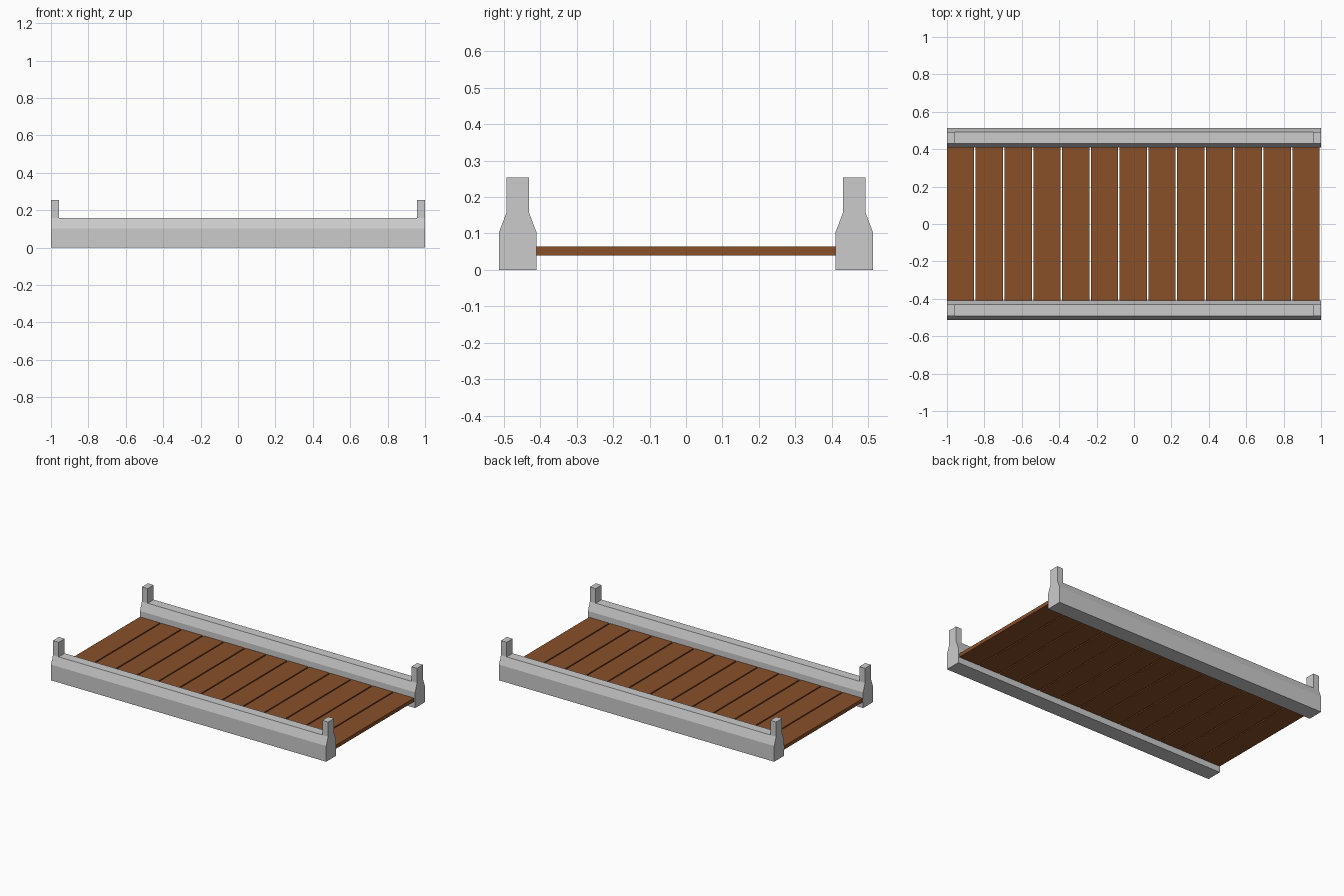
import bpy, bmesh

if "Cube" in bpy.data.objects:
    bpy.data.objects.remove(bpy.data.objects["Cube"])

HALF = 1.0          # half length of the bridge section
POST = 0.042        # post thickness along x
RAIL_Y = 0.4615     # rail centre line
PROFILE = [(-0.0515, 0), (0.0515, 0), (0.0515, 0.103),
           (0.031, 0.157), (-0.031, 0.157), (-0.0515, 0.103)]


def finish(name, bm, material=None):
    bmesh.ops.recalc_face_normals(bm, faces=bm.faces)
    mesh = bpy.data.meshes.new(name)
    bm.to_mesh(mesh)
    bm.free()
    obj = bpy.data.objects.new(name, mesh)
    bpy.context.collection.objects.link(obj)
    if material:
        mesh.materials.append(material)
    return obj


def rail(name, y):
    # Tapered kerb swept along x, with end posts extruded from its top
    bm = bmesh.new()
    rings = [[bm.verts.new((x, y + py, z)) for py, z in PROFILE]
             for x in (-HALF, -HALF + POST, HALF - POST, HALF)]
    n = len(PROFILE)
    tops = []
    for a, b in zip(rings, rings[1:]):
        for i in range(n):
            j = (i + 1) % n
            face = bm.faces.new((a[i], a[j], b[j], b[i]))
            if i == 3:
                tops.append(face)
    bm.faces.new(rings[0])
    bm.faces.new(rings[-1])
    bmesh.ops.recalc_face_normals(bm, faces=bm.faces)
    for face in (tops[0], tops[2]):
        post = bmesh.ops.extrude_discrete_faces(bm, faces=[face])["faces"][0]
        bmesh.ops.translate(bm, verts=post.verts, vec=(0, 0, 0.096))
    return finish(name, bm)


def box(name, x0, x1, y0, y1, z0, z1, material):
    bm = bmesh.new()
    bmesh.ops.create_cube(bm, size=1)
    bmesh.ops.scale(bm, verts=bm.verts, vec=(x1 - x0, y1 - y0, z1 - z0))
    bmesh.ops.translate(bm, verts=bm.verts,
                        vec=((x0 + x1) / 2, (y0 + y1) / 2, (z0 + z1) / 2))
    return finish(name, bm, material)


# Side rails
rail("front_rail", -RAIL_Y)
rail("back_rail", RAIL_Y)

# Deck planks with narrow gaps
wood = bpy.data.materials.new("wood")
wood.diffuse_color = (0.25, 0.08, 0.022, 1)
wood.use_nodes = True
wood.node_tree.nodes["Principled BSDF"].inputs["Base Color"].default_value = wood.diffuse_color
COUNT, GAP = 13, 0.008
pitch = 2 * HALF / COUNT
for i in range(COUNT):
    x = -HALF + i * pitch
    box(f"deck_plank_{i + 1}", x, x + pitch - GAP, -0.41, 0.41, 0.04, 0.064, wood)
